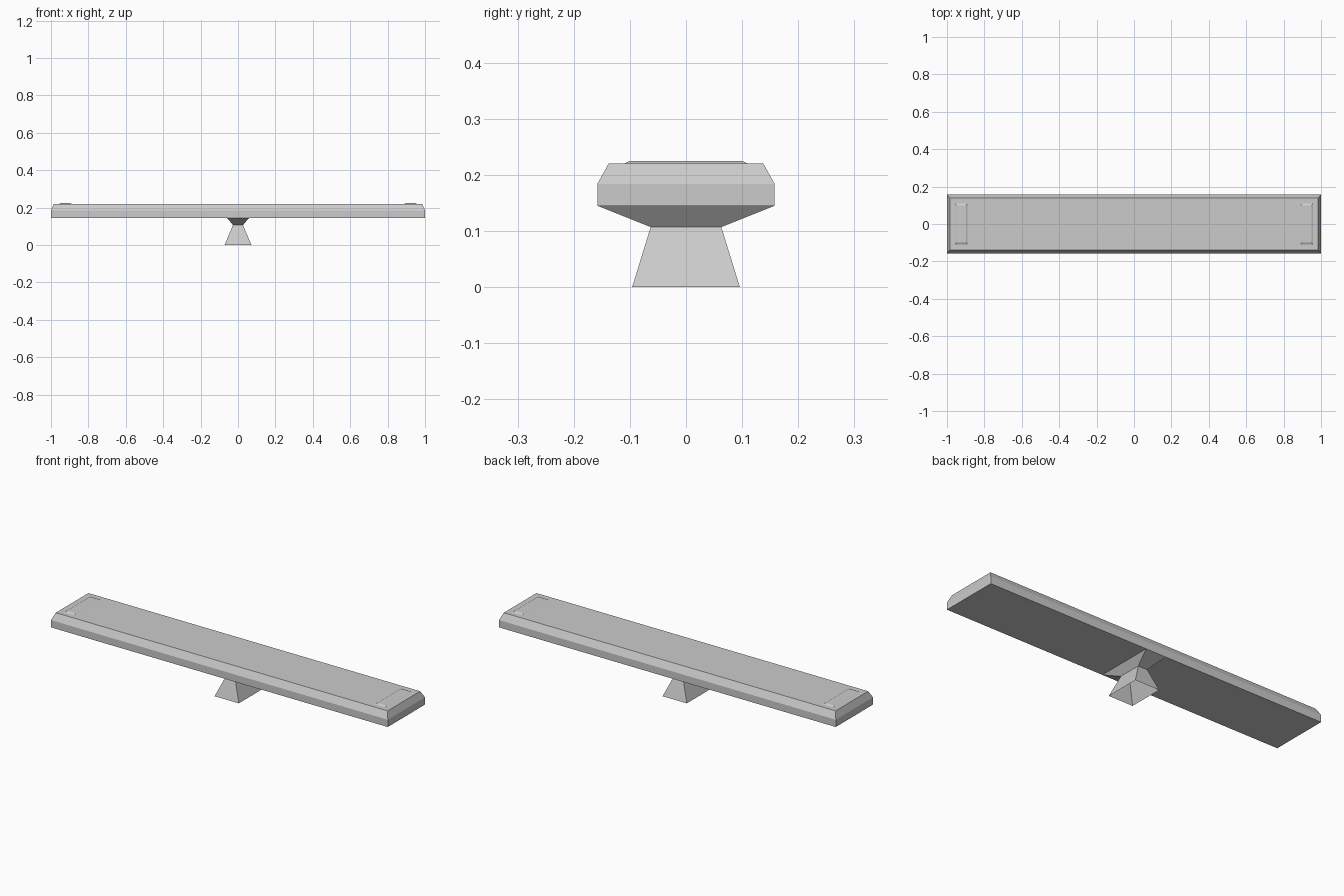
import bpy
import bmesh

cube = bpy.data.objects.get("Cube")
if cube:
    bpy.data.objects.remove(cube, do_unlink=True)

# One plain grey for the whole model
grey = bpy.data.materials.new("plain grey")
grey.use_nodes = True
colour = (0.6, 0.6, 0.6, 1)
grey.diffuse_color = colour
grey.node_tree.nodes["Principled BSDF"].inputs["Base Color"].default_value = colour


def loft(name, sections, centre_x=0, bottom=True, top=True):
    """Stack rectangles (half width, half depth, height) and skin them."""
    bm = bmesh.new()
    rings = []
    for hx, hy, z in sections:
        corners = ((-hx, -hy), (hx, -hy), (hx, hy), (-hx, hy))
        rings.append([bm.verts.new((centre_x + x, y, z)) for x, y in corners])
    for low, high in zip(rings, rings[1:]):
        for i in range(4):
            j = (i + 1) % 4
            bm.faces.new((low[i], low[j], high[j], high[i]))
    if bottom:
        bm.faces.new(rings[0][::-1])
    if top:
        bm.faces.new(rings[-1])
    mesh = bpy.data.meshes.new(name)
    bm.to_mesh(mesh)
    bm.free()
    mesh.materials.append(grey)
    obj = bpy.data.objects.new(name, mesh)
    bpy.context.collection.objects.link(obj)
    return obj


# Long plank with a chamfered upper edge
loft("plank", [(1, 0.158, 0.145), (1, 0.158, 0.184), (0.985, 0.138, 0.22)])

# Waisted stand, hollow and open underneath
loft("stand", [(0.072, 0.096, 0), (0.027, 0.063, 0.107), (0.059, 0.158, 0.145)],
     bottom=False, top=False)

# Thin raised pad near each end
for side, x in (("left", 0.923), ("right", -0.923)):
    loft(side + "_pad", [(0.034, 0.11, 0.22), (0.025, 0.1, 0.225)],
         centre_x=x, bottom=False)
